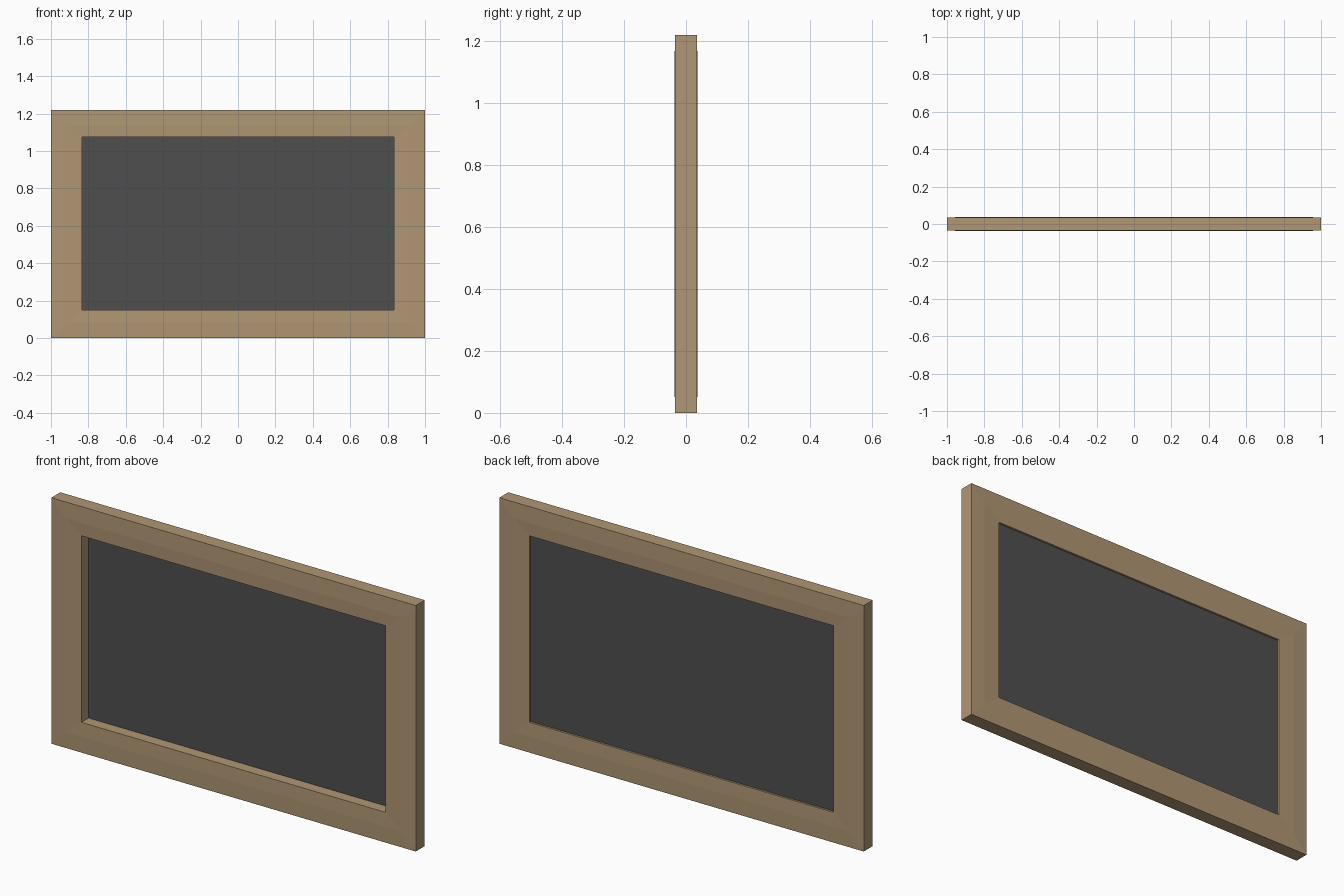
import bpy, bmesh

if "Cube" in bpy.data.objects:
    bpy.data.objects.remove(bpy.data.objects["Cube"])

W, H = 1.0, 1.22          # half width, full height
T = 0.035                 # half thickness at the edges


def material(name, color):
    m = bpy.data.materials.new(name)
    m.diffuse_color = (*color, 1)
    m.use_nodes = True
    m.node_tree.nodes["Principled BSDF"].inputs["Base Color"].default_value = m.diffuse_color
    return m


def add_object(name, bm, mat):
    me = bpy.data.meshes.new(name)
    bmesh.ops.recalc_face_normals(bm, faces=bm.faces[:])
    bm.to_mesh(me)
    bm.free()
    me.materials.append(mat)
    ob = bpy.data.objects.new(name, me)
    bpy.context.collection.objects.link(ob)
    return ob


wood = material("light wood", (0.434, 0.308, 0.175))
slate = material("dark slate", (0.078, 0.078, 0.078))

# Wooden frame: rectangular rings joined in a closed loop,
# with a barely raised ridge along the middle of each face
outer = (W, 0.0, H)
ridge = (0.922, 0.08, 1.14)
inner = (0.835, 0.15, 1.075)
profile = [(outer, -T), (ridge, -T - 0.002), (inner, -T),
           (inner, T), (ridge, T + 0.002), (outer, T)]
bm = bmesh.new()
rings = []
for (x, z0, z1), y in profile:
    rings.append([bm.verts.new(p) for p in
                  ((-x, y, z0), (x, y, z0), (x, y, z1), (-x, y, z1))])
for i, a in enumerate(rings):
    b = rings[(i + 1) % len(rings)]
    for j in range(4):
        k = (j + 1) % 4
        bm.faces.new((a[j], a[k], b[k], b[j]))
add_object("frame", bm, wood)

# Thin board set near the back of the frame
bm = bmesh.new()
bmesh.ops.create_cube(bm, size=1)
x, z0, z1 = inner
for v in bm.verts:
    v.co.x *= 2 * x
    v.co.y = 0.023 + v.co.y * 0.004
    v.co.z = (z0 + z1) / 2 + v.co.z * (z1 - z0)
add_object("board", bm, slate)
